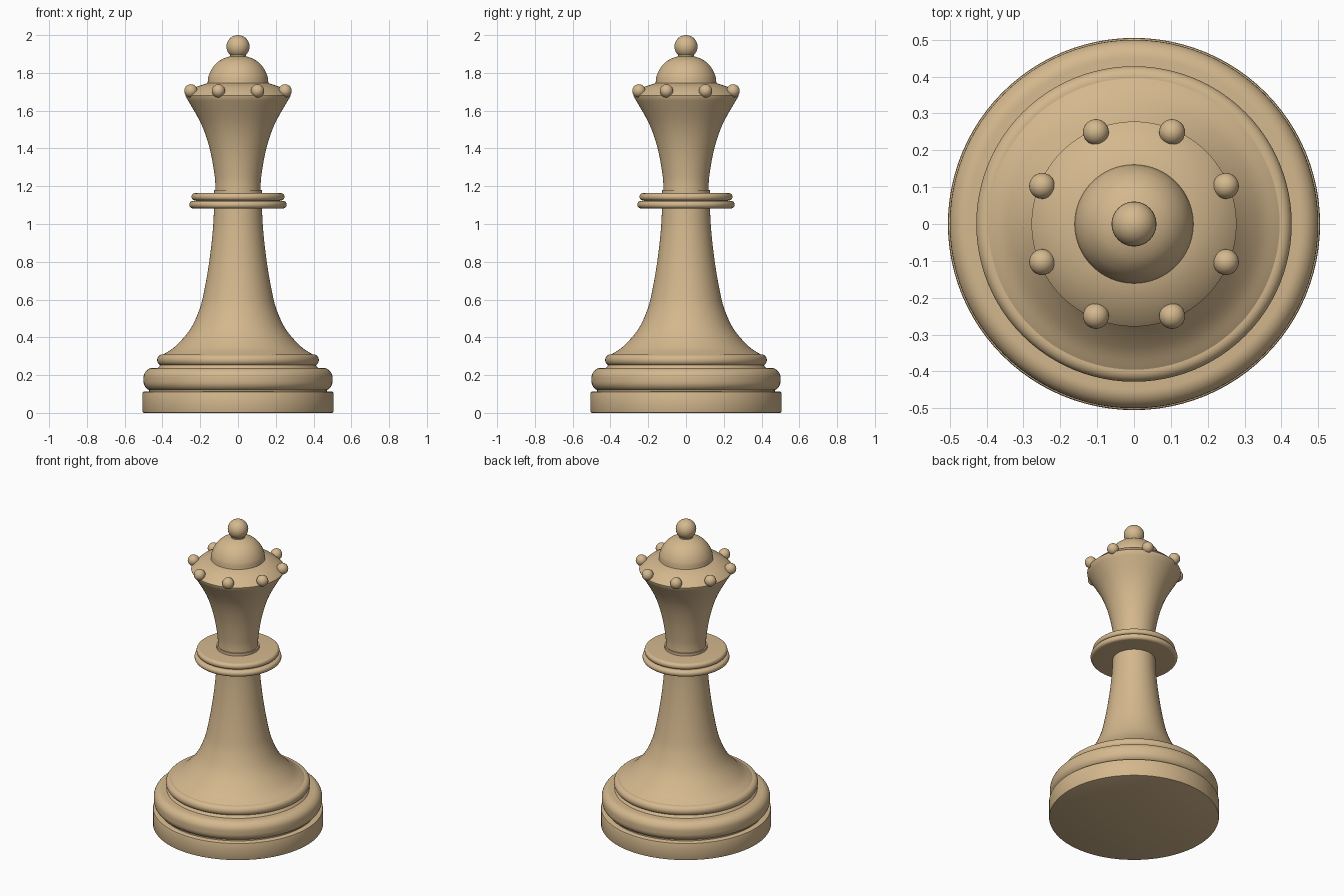
import bpy
import bmesh
from math import sin, cos, pi, radians
from mathutils import Vector

cube = bpy.data.objects.get("Cube")
if cube:
    bpy.data.objects.remove(cube, do_unlink=True)

TAN = (0.66, 0.48, 0.27, 1)
wood = bpy.data.materials.new("light tan wood")
wood.use_nodes = True
wood.diffuse_color = TAN
wood.node_tree.nodes["Principled BSDF"].inputs["Base Color"].default_value = TAN


def finish(name, bm):
    """Turn a bmesh into a smooth shaded wooden part."""
    bmesh.ops.recalc_face_normals(bm, faces=bm.faces)
    mesh = bpy.data.meshes.new(name)
    bm.to_mesh(mesh)
    bm.free()
    mesh.materials.append(wood)
    obj = bpy.data.objects.new(name, mesh)
    bpy.context.collection.objects.link(obj)
    bpy.ops.object.select_all(action="DESELECT")
    obj.select_set(True)
    bpy.context.view_layer.objects.active = obj
    bpy.ops.object.shade_smooth_by_angle(angle=radians(35))
    return obj


def lathe(name, profile, segments=96):
    """Turn a (radius, height) profile around the z axis, closed on both ends."""
    bm = bmesh.new()
    points = [(0, profile[0][1])] + list(profile) + [(0, profile[-1][1])]
    verts = [bm.verts.new((r, 0, z)) for r, z in points]
    edges = [bm.edges.new(pair) for pair in zip(verts, verts[1:])]
    bmesh.ops.spin(bm, geom=verts + edges, axis=(0, 0, 1), cent=(0, 0, 0),
                   angle=2 * pi, steps=segments, use_merge=True)
    bmesh.ops.remove_doubles(bm, verts=bm.verts, dist=0.0001)
    return finish(name, bm)


def rounded(radius, low, high, corner, steps=8):
    """Profile of a disc with rounded lower and upper edges."""
    arc = [pi / 2 * i / steps for i in range(steps + 1)]
    inner = radius - corner
    bottom = [(inner + corner * sin(a), low + corner * (1 - cos(a))) for a in arc]
    top = [(inner + corner * cos(a), high - corner * (1 - sin(a))) for a in arc]
    return bottom + top


def flowing(points, steps=6):
    """Smooth curve through the given profile points."""
    p = [Vector(q) for q in points]
    p = [2 * p[0] - p[1]] + p + [2 * p[-1] - p[-2]]
    curve = []
    for a, b, c, d in zip(p, p[1:], p[2:], p[3:]):
        for i in range(steps):
            t = i / steps
            curve.append(b + (c - a) * t / 2
                         + (2 * a - 5 * b + 4 * c - d) * t * t / 2
                         + (3 * b - a - 3 * c + d) * t ** 3 / 2)
    return curve + [p[-2]]


def ball(name, radius, location):
    bm = bmesh.new()
    bmesh.ops.create_uvsphere(bm, u_segments=32, v_segments=16, radius=radius)
    bmesh.ops.translate(bm, verts=bm.verts, vec=location)
    return finish(name, bm)


# Stepped foot
lathe("base_disc", rounded(0.505, 0, 0.112, 0.006, 2))
lathe("base_groove", [(0.47, 0.1), (0.47, 0.13)])
lathe("base_cushion", rounded(0.5, 0.116, 0.238, 0.05))
lathe("foot_step", [(0.43, 0.23), (0.405, 0.262)])
lathe("foot_ring", rounded(0.428, 0.25, 0.31, 0.029))

# Flared body
lathe("body", flowing([(0.4, 0.307), (0.335, 0.35), (0.255, 0.44), (0.205, 0.545),
                       (0.178, 0.65), (0.151, 0.81), (0.133, 0.97), (0.126, 1.1)]))

# Double collar
lathe("lower_collar", rounded(0.258, 1.083, 1.122, 0.019))
lathe("collar_core", [(0.222, 1.11), (0.222, 1.14)])
lathe("upper_collar", rounded(0.246, 1.125, 1.163, 0.018))
lathe("collar_step", [(0.127, 1.155), (0.127, 1.18)])

# Crown cup with a sloping top
cup = flowing([(0.12, 1.17), (0.123, 1.25), (0.149, 1.395), (0.195, 1.53), (0.278, 1.677)])
lathe("crown_cup", cup + [(0.278, 1.681), (0.235, 1.721), (0.15, 1.75)])

# Dome and finial
lathe("crown_dome", flowing([(0.161, 1.747), (0.155, 1.785), (0.134, 1.828),
                             (0.1, 1.863), (0.055, 1.884), (0.01, 1.89)]))
lathe("finial_neck", [(0.042, 1.88), (0.042, 1.9)])
ball("finial_ball", 0.061, (0, 0, 1.939))

# Ring of pearls on the crown rim
for i in range(8):
    angle = radians(22.5 + 45 * i)
    ball("crown_pearl", 0.035, (0.27 * cos(angle), 0.27 * sin(angle), 1.705))
